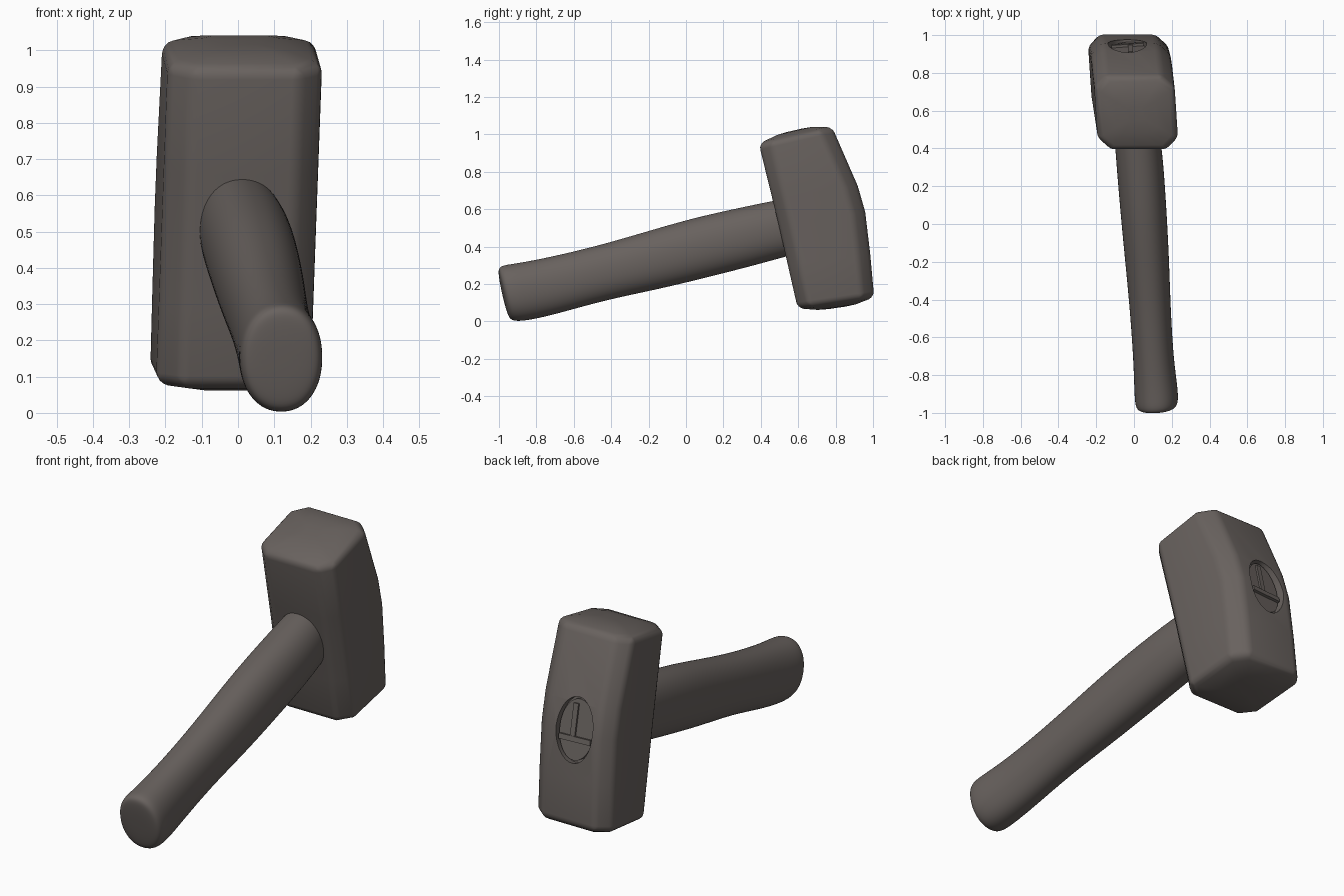
import bpy, bmesh, math
from mathutils import Vector, Matrix

if "Cube" in bpy.data.objects:
    bpy.data.objects.remove(bpy.data.objects["Cube"])

steel = bpy.data.materials.new("dark warm grey")
steel.diffuse_color = (0.14, 0.122, 0.113, 1)
steel.use_nodes = True
steel.node_tree.nodes["Principled BSDF"].inputs["Base Color"].default_value = steel.diffuse_color


def new_object(name, bm):
    bmesh.ops.recalc_face_normals(bm, faces=bm.faces[:])
    me = bpy.data.meshes.new(name)
    bm.to_mesh(me)
    bm.free()
    me.materials.append(steel)
    ob = bpy.data.objects.new(name, me)
    bpy.context.collection.objects.link(ob)
    return ob


def loft(name, rings):
    bm = bmesh.new()
    loops = [[bm.verts.new(p) for p in r] for r in rings]
    n = len(loops[0])
    for a, b in zip(loops, loops[1:]):
        for i in range(n):
            j = (i + 1) % n
            bm.faces.new((a[i], a[j], b[j], b[i]))
    bm.faces.new(loops[0][::-1])
    bm.faces.new(loops[-1])
    return new_object(name, bm)


def finish(ob, angle):
    bpy.ops.object.select_all(action='DESELECT')
    ob.select_set(True)
    bpy.context.view_layer.objects.active = ob
    for m in list(ob.modifiers):
        bpy.ops.object.modifier_apply(modifier=m.name)
    bpy.ops.object.shade_smooth_by_angle(angle=math.radians(angle))


# Head: chamfered sections between the front and back edge of the side profile
HW, CH = 0.213, 0.065


def head_ring(f, b):
    f, b = Vector(f), Vector(b)
    k = CH / (b - f).length
    outline = [(-HW + CH, 0), (HW - CH, 0), (HW, k), (HW, 1 - k),
               (HW - CH, 1), (-HW + CH, 1), (-HW, 1 - k), (-HW, k)]
    pts = []
    for u, t in outline:
        y, z = f.lerp(b, t)
        pts.append(Vector((u - 0.005 - 0.07 * (y - 0.7) + 0.02 * (z - 0.55), y, z)))
    return pts


def dome(ring, scale, rise, sign):
    c = sum(ring, Vector()) / len(ring)
    up = Vector((0.005, -0.2, 0.98)) * sign * rise
    return [c + (p - c) * scale + up for p in ring]


body = [head_ring(f, b) for f, b in [
    ((0.595, 0.08), (1.005, 0.14)), ((0.545, 0.30), (0.985, 0.36)),
    ((0.497, 0.51), (0.958, 0.586)), ((0.462, 0.655), (0.918, 0.725)),
    ((0.392, 0.94), (0.785, 1.03))]]
caps = [(0.85, 0.017), (0.5, 0.034), (0.2, 0.038)]
rings = [dome(body[0], s, r, -1) for s, r in caps[::-1]] + body
rings += [dome(body[-1], s, r, 1) for s, r in caps]
head = loft("hammer_head", rings)
bev = head.modifiers.new("bevel", 'BEVEL')
bev.width, bev.segments = 0.022, 3
bev.limit_method, bev.angle_limit = 'ANGLE', math.radians(31)

# Eye frame on the back of the head: local z outward, local y downward
Z = Vector((-0.07, 0.97, 0.22)).normalized()
X = Vector((1, 0.07, 0))
X = (X - Z * X.dot(Z)).normalized()
Y = Z.cross(X)
eye = Matrix((X, Y, Z)).transposed().to_4x4()
eye.translation = Vector((-0.035, 0.95, 0.595))


def oval(name, rx, ry, z0, z1):
    pts = [(rx * math.cos(a), ry * math.sin(a))
           for a in (2 * math.pi * i / 40 for i in range(40))]
    return loft(name, [[eye @ Vector((x, y, z)) for x, y in pts] for z in (z0, z1)])


def eye_box(name, x, y, sx, sy, top):
    bm = bmesh.new()
    bmesh.ops.create_cube(bm, size=1, matrix=eye @ Matrix.Translation((x, y, top - 0.03))
                          @ Matrix.Diagonal((sx, sy, 0.06, 1)))
    return new_object(name, bm)


cutter = oval("eye_cutter", 0.102, 0.16, -0.045, 0.15)
cutter.hide_render = True
cut = head.modifiers.new("eye", 'BOOLEAN')
cut.operation, cut.object, cut.solver = 'DIFFERENCE', cutter, 'EXACT'
finish(head, 30)
bpy.data.objects.remove(cutter)

# Handle end and wedges inside the eye
finish(oval("handle_end_in_eye", 0.092, 0.148, -0.06, -0.02), 30)
eye_box("cross_wedge", 0.0, 0.045, 0.17, 0.026, -0.006)
eye_box("upright_wedge", 0.015, -0.045, 0.026, 0.16, -0.01)

# Handle: oval sections (centre x, y, z, half width, half height)
stations = [
    (0.12, -0.980, 0.147, 0.04, 0.05), (0.12, -0.977, 0.147, 0.085, 0.115),
    (0.12, -0.970, 0.148, 0.105, 0.142), (0.12, -0.945, 0.151, 0.115, 0.155),
    (0.117, -0.88, 0.157, 0.116, 0.157), (0.104, -0.73, 0.187, 0.107, 0.154),
    (0.087, -0.464, 0.256, 0.108, 0.146), (0.070, -0.195, 0.322, 0.117, 0.158),
    (0.050, 0.07, 0.393, 0.123, 0.165), (0.030, 0.34, 0.457, 0.125, 0.160),
    (0.013, 0.50, 0.496, 0.120, 0.154), (0.0, 0.62, 0.522, 0.110, 0.150)]
up = Vector((0, -0.22, 0.975))
side = Vector((1, 0.07, 0))
rings = []
for cx, cy, cz, w, h in stations:
    c = Vector((cx, cy, cz))
    ring = []
    for i in range(24):
        a = 2 * math.pi * i / 24
        ca, sa = math.cos(a), math.sin(a)
        ring.append(c + side * w * math.copysign(abs(ca) ** 0.93, ca)
                    + up * h * math.copysign(abs(sa) ** 0.93, sa))
    rings.append(ring)
handle = loft("handle", rings)
sub = handle.modifiers.new("smooth", 'SUBSURF')
sub.levels = sub.render_levels = 2
finish(handle, 60)
